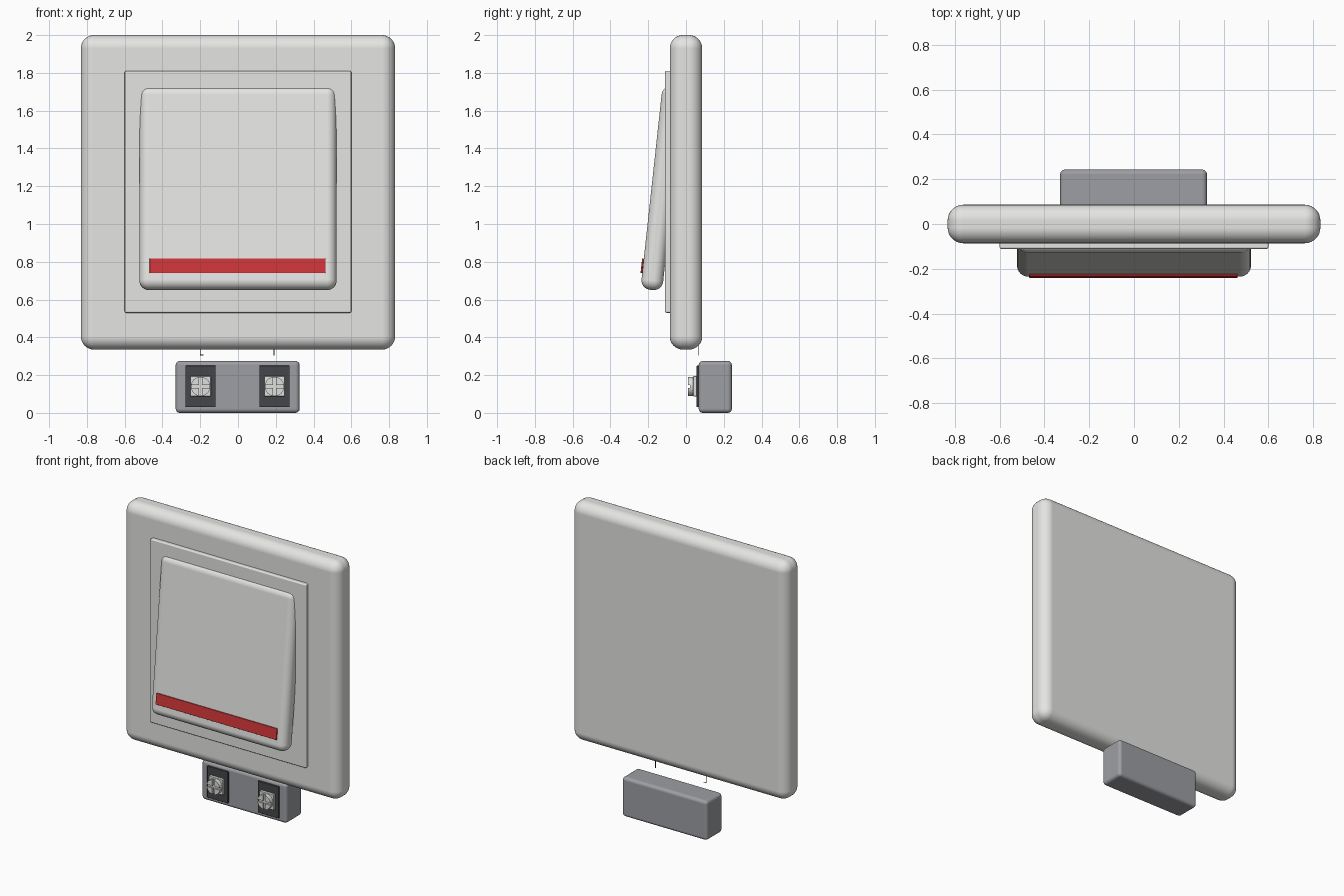
import bpy, bmesh
from math import radians, asin, sin, cos, pi
from mathutils import Matrix

cube = bpy.data.objects.get("Cube")
if cube:
    bpy.data.objects.remove(cube, do_unlink=True)


def material(name, r, g, b):
    m = bpy.data.materials.new(name)
    m.use_nodes = True
    m.diffuse_color = (r, g, b, 1)
    m.node_tree.nodes["Principled BSDF"].inputs["Base Color"].default_value = (r, g, b, 1)
    return m


white = material("warm white plastic", 0.78, 0.78, 0.76)
red = material("red marker", 0.62, 0.036, 0.04)
grey = material("grey housing", 0.34, 0.345, 0.37)
dark = material("dark recess", 0.06, 0.062, 0.068)
metal = material("screw metal", 0.74, 0.74, 0.72)


def add_object(name, bm, mat):
    bmesh.ops.recalc_face_normals(bm, faces=bm.faces)
    mesh = bpy.data.meshes.new(name)
    bm.to_mesh(mesh)
    bm.free()
    mesh.materials.append(mat)
    obj = bpy.data.objects.new(name, mesh)
    bpy.context.collection.objects.link(obj)
    return obj


def box(name, mat, x, y, z, bevel=0, segments=3):
    """Box spanning the x, y and z ranges, with rounded edges."""
    bm = bmesh.new()
    bmesh.ops.create_cube(bm, size=1)
    for v in bm.verts:
        v.co = [(a + b) / 2 + (b - a) * c for (a, b), c in zip((x, y, z), v.co)]
    obj = add_object(name, bm, mat)
    if bevel:
        for p in obj.data.polygons:
            p.use_smooth = True
        mod = obj.modifiers.new("rounded edges", "BEVEL")
        mod.width = bevel
        mod.segments = segments
        mod.harden_normals = True
    return obj


def screw_head(name, x, z, radius, slot, front, floor, back):
    """Round head: a solid disc carrying four wedges that leave a cross slot."""
    bm = bmesh.new()

    def prism(points, y0, y1):
        face = bm.faces.new([bm.verts.new((x + px, y0, z + pz)) for px, pz in points])
        out = bmesh.ops.extrude_face_region(bm, geom=[face])
        verts = [g for g in out["geom"] if isinstance(g, bmesh.types.BMVert)]
        bmesh.ops.translate(bm, verts=verts, vec=(0, y1 - y0, 0))

    count = 32
    prism([(radius * cos(2 * pi * i / count), radius * sin(2 * pi * i / count))
           for i in range(count)], floor, back)
    start = asin(slot / radius)
    span = pi / 2 - 2 * start
    wedge = [(slot, slot)] + [(radius * cos(start + span * i / 8),
                               radius * sin(start + span * i / 8)) for i in range(9)]
    for k in range(4):
        c, s = cos(k * pi / 2), sin(k * pi / 2)
        prism([(c * a - s * b, s * a + c * b) for a, b in wedge], front, floor)
    return add_object(name, bm, metal)


# Wall plate and raised inner panel
box("wall_plate", white, (-0.832, 0.832), (-0.086, 0.086), (0.335, 2), 0.07, 8)
box("inner_panel", white, (-0.6, 0.6), (-0.111, -0.05), (0.53, 1.81), 0.008)

# Tilted rocker and its marker strip, built upright and then tipped
rocker = box("rocker", white, (-0.522, 0.522), (-0.0575, 0.0575), (-0.542, 0.542), 0.05, 8)
strip = box("marker_strip", red, (-0.468, 0.463), (-0.0665, -0.0575),
            (-0.459, -0.382), 0.002, 2)
for part in (rocker, strip):
    part.matrix_world = Matrix.Translation((0, -0.125, 1.19)) @ Matrix.Rotation(radians(-6.2), 4, "X")

# Terminal block below the plate
box("terminal_block", grey, (-0.33, 0.326), (0.067, 0.243), (0, 0.275), 0.022, 4)

# Terminals: dark recess plate, square clamp, screw and a thin wire end
for side, x in (("right", -0.198), ("left", 0.193)):
    box(side + "_recess_plate", dark, (x - 0.08, x + 0.08), (0.056, 0.08), (0.03, 0.25), 0.003, 2)
    box(side + "_clamp", metal, (x - 0.054, x + 0.054), (0.038, 0.06), (0.087, 0.195), 0.003, 2)
    screw_head(side + "_screw", x, 0.14, 0.051, 0.008, 0.01, 0.022, 0.045)
    box(side + "_wire", dark, (x - 0.004, x - 0.001), (0.063, 0.066), (0.305, 0.36))
box("right_wire_hook", dark, (-0.202, -0.182), (0.063, 0.066), (0.305, 0.308))
